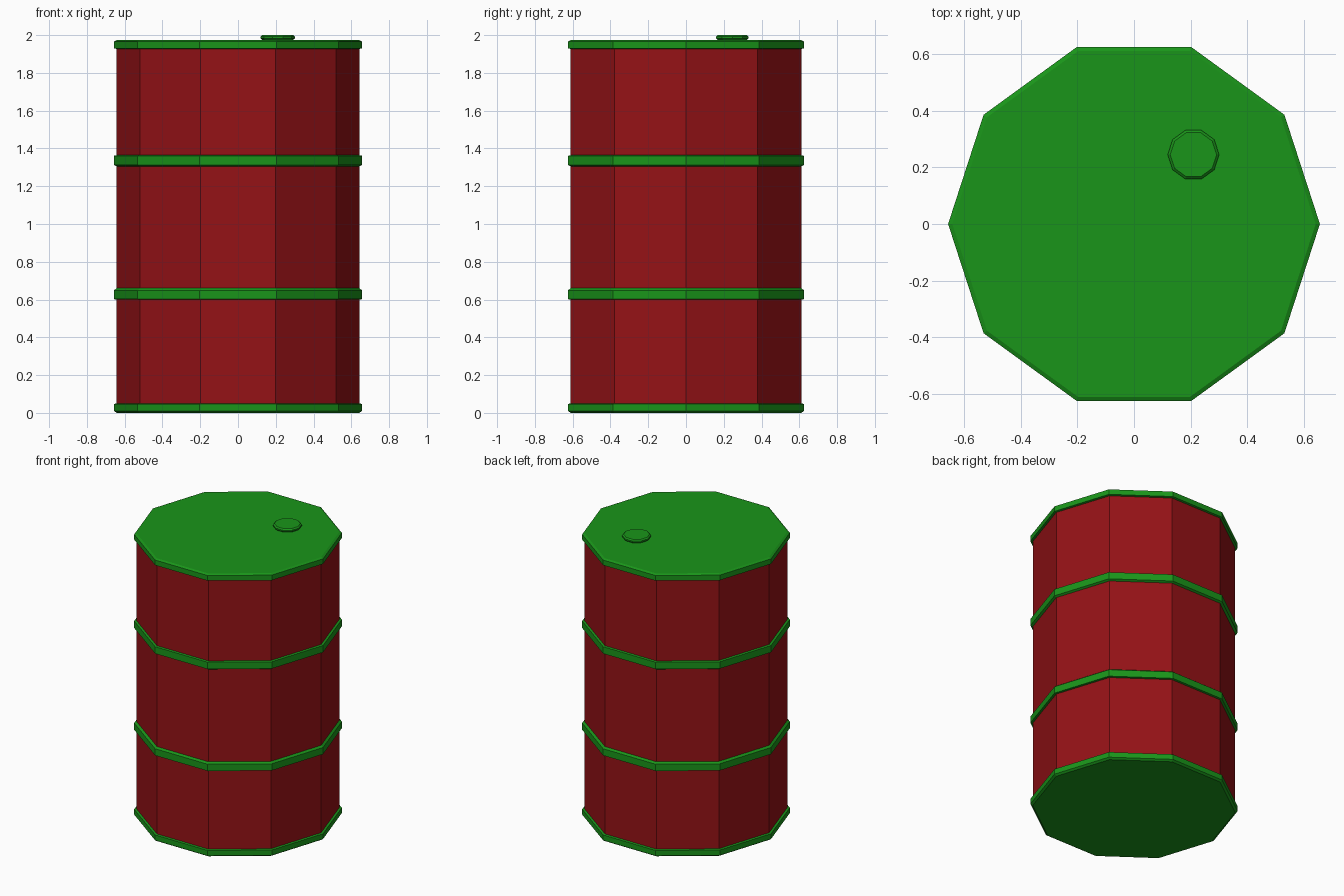
import bpy, bmesh
from math import cos, sin, pi

if "Cube" in bpy.data.objects:
    bpy.data.objects.remove(bpy.data.objects["Cube"])

SIDES = 10


def material(name, color):
    m = bpy.data.materials.new(name)
    m.diffuse_color = color
    m.use_nodes = True
    m.node_tree.nodes["Principled BSDF"].inputs["Base Color"].default_value = m.diffuse_color
    return m


def lathe(name, profile, mat, center=(0, 0), closed=False):
    """Spin an (r, z) profile, listed bottom to top, into a faceted solid."""
    bm = bmesh.new()
    rings = [[bm.verts.new((r * cos(2 * pi * i / SIDES), r * sin(2 * pi * i / SIDES), z))
              for i in range(SIDES)] for r, z in profile]
    pairs = list(zip(rings, rings[1:]))
    if closed:
        pairs.append((rings[-1], rings[0]))
    else:
        bm.faces.new(rings[0][::-1])
        bm.faces.new(rings[-1])
    for a, b in pairs:
        for i in range(SIDES):
            j = (i + 1) % SIDES
            bm.faces.new((a[i], a[j], b[j], b[i]))
    bmesh.ops.recalc_face_normals(bm, faces=bm.faces)
    me = bpy.data.meshes.new(name)
    bm.to_mesh(me)
    bm.free()
    me.materials.append(mat)
    ob = bpy.data.objects.new(name, me)
    ob.location = (*center, 0)
    bpy.context.collection.objects.link(ob)
    return ob


red = material("red_paint", (0.30, 0.006, 0.008, 1))
green = material("green_paint", (0.01, 0.30, 0.01, 1))

BODY, RIM = 0.642, 0.657

# Three red wall sections between the rims and hoops
for name, z0, z1 in (("lower_wall", 0.05, 0.605), ("middle_wall", 0.655, 1.31),
                     ("upper_wall", 1.36, 1.93)):
    wall = lathe(name, [(BODY, z0), (BODY, z1)], red)
    # Open tube: the ends are covered by the green parts
    bm = bmesh.new()
    bm.from_mesh(wall.data)
    bmesh.ops.delete(bm, geom=[f for f in bm.faces if len(f.verts) == SIDES],
                     context='FACES_ONLY')
    bm.to_mesh(wall.data)
    bm.free()

# Solid bottom and lid with chamfered outer edges
lathe("bottom_rim", [(0.642, 0.0), (RIM, 0.01), (RIM, 0.047), (BODY, 0.05)], green)
lathe("lid", [(BODY, 1.927), (RIM, 1.93), (RIM, 1.966), (0.642, 1.974)], green)

# Two hoops around the body
for name, z0, z1, low, high in (("lower_hoop", 0.60, 0.66, 0.002, 0.011),
                                ("upper_hoop", 1.305, 1.364, 0.008, 0.003)):
    lathe(name, [(BODY, z0), (RIM, z0 + low), (RIM, z1 - high), (BODY, z1)],
          green, closed=True)

# Filler cap on the lid
lathe("filler_cap", [(0.078, 1.972), (0.091, 1.983), (0.091, 1.992), (0.082, 2.0)],
      green, center=(0.21, 0.245))
